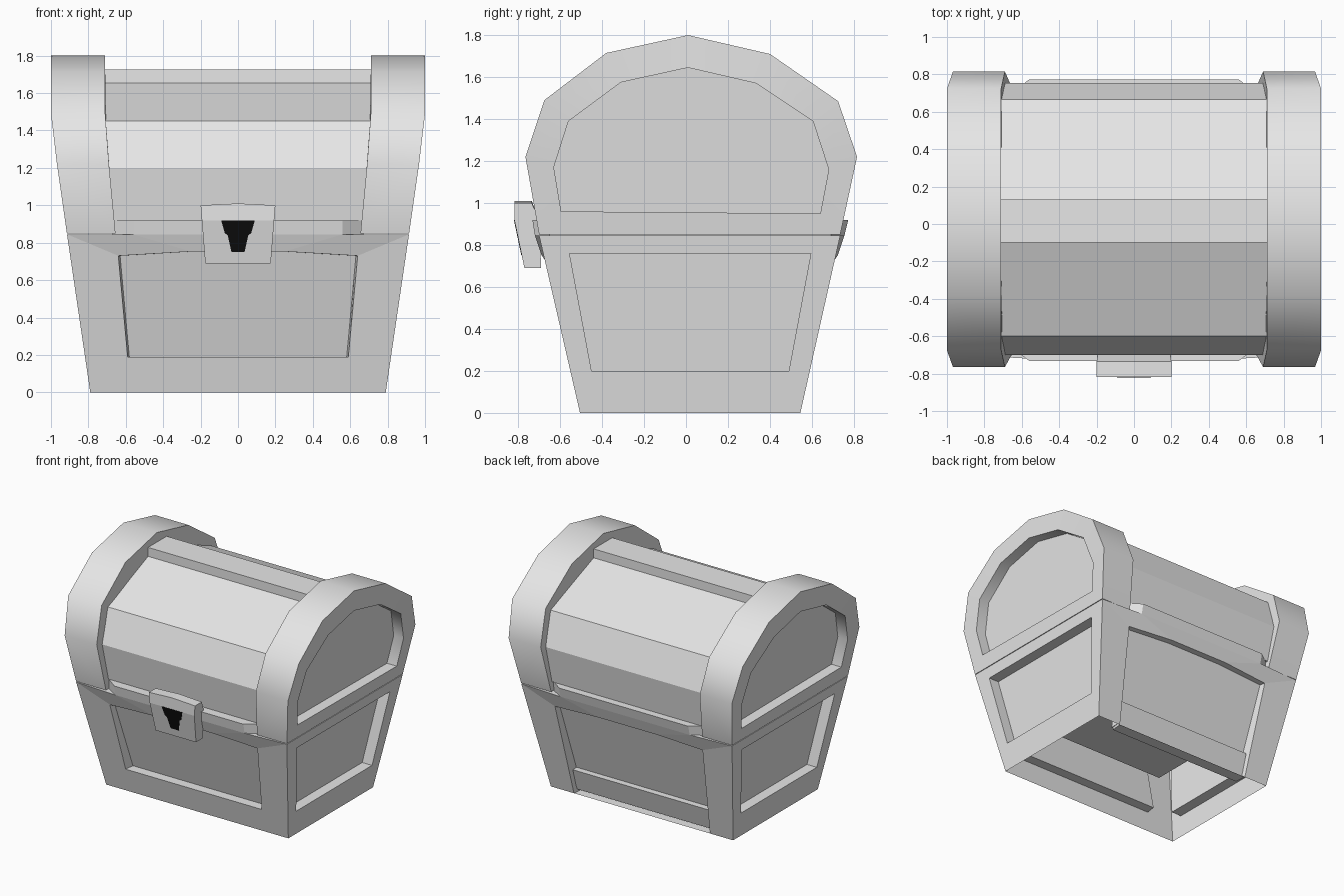
import bpy, bmesh, math

cube = bpy.data.objects.get("Cube")
if cube:
    bpy.data.objects.remove(cube, do_unlink=True)


def material(name, value):
    m = bpy.data.materials.new(name)
    m.use_nodes = True
    colour = (value, value, value, 1)
    m.diffuse_color = colour
    m.node_tree.nodes["Principled BSDF"].inputs["Base Color"].default_value = colour
    return m


grey = material("pale grey", 0.8)
black = material("black", 0.004)


def lerp(table, z):
    """Read a value off a short list of (height, value) pairs."""
    for (z0, a), (z1, b) in zip(table, table[1:]):
        if z <= z1:
            return a + (b - a) * (z - z0) / (z1 - z0)
    return table[-1][1]


def outer_x(z):
    return lerp([(0, .79), (.85, .915), (1.22, .968), (1.49, 1), (1.8, 1)], z)


def inner_x(z):
    return lerp([(.85, .655), (1.22, .69), (1.45, .71), (1.8, .71)], z)


def loft(bm, *rings, cap_start=False, cap_end=False):
    """Join closed rings of points; optionally close the ends."""
    loops = [[bm.verts.new(p) for p in ring] for ring in rings]
    n = len(loops[0])
    for a, b in zip(loops, loops[1:]):
        for i in range(n):
            j = (i + 1) % n
            bm.faces.new((a[i], a[j], b[j], b[i]))
    if cap_start:
        bm.faces.new(loops[0][::-1])
    if cap_end:
        bm.faces.new(loops[-1])


def finish(name, bm, mat=grey, smooth=None):
    slivers = [f for f in bm.faces if f.calc_area() < 1e-5]
    bmesh.ops.delete(bm, geom=slivers, context='FACES')
    bmesh.ops.remove_doubles(bm, verts=bm.verts, dist=.0005)
    bmesh.ops.recalc_face_normals(bm, faces=bm.faces)
    me = bpy.data.meshes.new(name)
    bm.to_mesh(me)
    bm.free()
    me.materials.append(mat)
    ob = bpy.data.objects.new(name, me)
    bpy.context.collection.objects.link(ob)
    if smooth:
        bpy.ops.object.select_all(action='DESELECT')
        ob.select_set(True)
        bpy.context.view_layer.objects.active = ob
        bpy.ops.object.shade_smooth_by_angle(angle=math.radians(smooth))
    return ob


# Body: four framed walls leaning outward, open underneath
TOP, DEPTH = .845, .085


def front_y(z):
    return lerp([(0, -.505), (TOP, -.70)], z)


def back_y(z):
    return lerp([(0, .545), (TOP, .735)], z)


def long_wall(bm, y_at, out, bottom):
    """Long wall, bowed along its top, its panel sunk deepest at the foot."""
    w, bow = outer_x(TOP), out * .02
    outer = [(-.79, y_at(0), 0), (.79, y_at(0), 0), (w, y_at(TOP), TOP),
             (.56, y_at(TOP) + bow, TOP), (-.56, y_at(TOP) + bow, TOP), (-w, y_at(TOP), TOP)]
    flat = [(-.59, bottom), (.59, bottom), (.64, .73), (.25, .753), (-.25, .753), (-.64, .73)]
    inner = [(x, y_at(z) + (bow * .5 if abs(x) < .5 else 0), z) for x, z in flat]
    sunk = [(x * .985, y_at(z) - out * lerp([(0, .09), (.76, .04)], z), z) for x, z in flat]
    loft(bm, outer, inner, sunk, cap_end=True)


bm = bmesh.new()
long_wall(bm, front_y, -1, .19)
long_wall(bm, back_y, 1, 0)
for s in (-1, 1):
    def end(points, push=0):
        return [(s * (outer_x(z) - push), y, z) for y, z in points]
    frame = [(-.505, 0), (.545, 0), (.735, TOP), (-.70, TOP)]
    opening = [(-.45, .2), (.49, .2), (.595, .76), (-.555, .76)]
    loft(bm, end(frame), end(opening), end(opening, DEPTH), cap_end=True)
finish("body", bm)

# Rim closing the top of the body, and the floor inside
bm = bmesh.new()
w = outer_x(TOP)
bm.faces.new([bm.verts.new(p) for p in (
    (-w, -.70, TOP), (-.56, -.72, TOP), (.56, -.72, TOP), (w, -.70, TOP),
    (w, .735, TOP), (.56, .755, TOP), (-.56, .755, TOP), (-w, .735, TOP))])
finish("body_rim", bm)
bm = bmesh.new()
bm.faces.new([bm.verts.new((x, y, .51)) for x, y in
              ((-.69, -.54), (.69, -.54), (.69, .57), (-.69, .57))])
finish("inner_floor", bm)

# Set-back rail at the foot of the rear wall, between the corner posts
bm = bmesh.new()
rail = [(.45, .02), (.51, .02), (.56, .19), (.48, .19)]
loft(bm, *[[(x, y, z) for y, z in rail] for x in (-.59, .59)], cap_start=True, cap_end=True)
finish("rear_rail", bm)

# Lid: planked barrel with a raised plank on the crown
planks = [(-.66, .92), (-.70, 1.2), (-.60, 1.45), (-.10, 1.655), (-.10, 1.725),
          (.13, 1.725), (.13, 1.655), (.665, 1.45), (.755, 1.2), (.715, .92)]
bm = bmesh.new()
loft(bm, *[[(x, y, z) for y, z in planks] for x in (-.75, .75)], cap_start=True, cap_end=True)
finish("lid_planks", bm)

# Raised lip continuing the body rails up to the lid, chamfered at both ends


def lip_plan(front, back, z):
    return [(-.67, -.65, z), (-.56, front, z), (.56, front, z), (.67, -.65, z),
            (.67, .69, z), (.56, back, z), (-.56, back, z), (-.67, .69, z)]


bm = bmesh.new()
loft(bm, lip_plan(-.72, .755, TOP), lip_plan(-.732, .773, .92), cap_end=True)
finish("body_lip", bm)

# Arched end bands with sunken end panels
arch = [(-.70, .85), (-.765, 1.22), (-.675, 1.49), (-.38, 1.715), (.01, 1.8),
        (.40, 1.71), (.725, 1.485), (.815, 1.22), (.735, .85)]
panel = [(-.595, .96), (-.63, 1.17), (-.56, 1.39), (-.31, 1.575), (.01, 1.645),
         (.335, 1.57), (.605, 1.39), (.68, 1.16), (.64, .95)]
for s, side in ((-1, "right"), (1, "left")):
    def place(points, x_at, push=0):
        return [(s * (x_at(z) - push), y, z) for y, z in points]
    bm = bmesh.new()
    loft(bm, place(panel, inner_x), place(arch, inner_x), place(arch, outer_x),
         place(panel, outer_x), place(panel, outer_x, DEPTH),
         cap_start=True, cap_end=True)
    finish(side + "_lid_band", bm, smooth=40)


# Lock plate, narrowing downward
def lock_half(z):
    return lerp([(.69, .175), (1.0, .2), (1.02, .2)], z)


def lock_y(z):
    return lerp([(.69, -.77), (.92, -.818), (1.02, -.818)], z)


bm = bmesh.new()
side_cut = [(-.818, 1.0), (-.818, .92), (-.77, .69), (-.69, .69), (-.70, .92), (-.735, 1.0)]
loft(bm, *[[(f * lock_half(z), y, z + (.01 if f == 0 and z == 1 else 0)) for y, z in side_cut]
           for f in (-1, 0, 1)], cap_start=True, cap_end=True)
finish("lock_plate", bm)

# Keyhole
half = [(.09, .92), (.07, .85), (.055, .84), (.035, .75)]
outline = half + [(-x, z) for x, z in reversed(half)]
bm = bmesh.new()
loft(bm, *[[(x, lock_y(z) + d, z) for x, z in outline] for d in (.002, -.002)],
     cap_start=True, cap_end=True)
finish("keyhole", bm, black)
